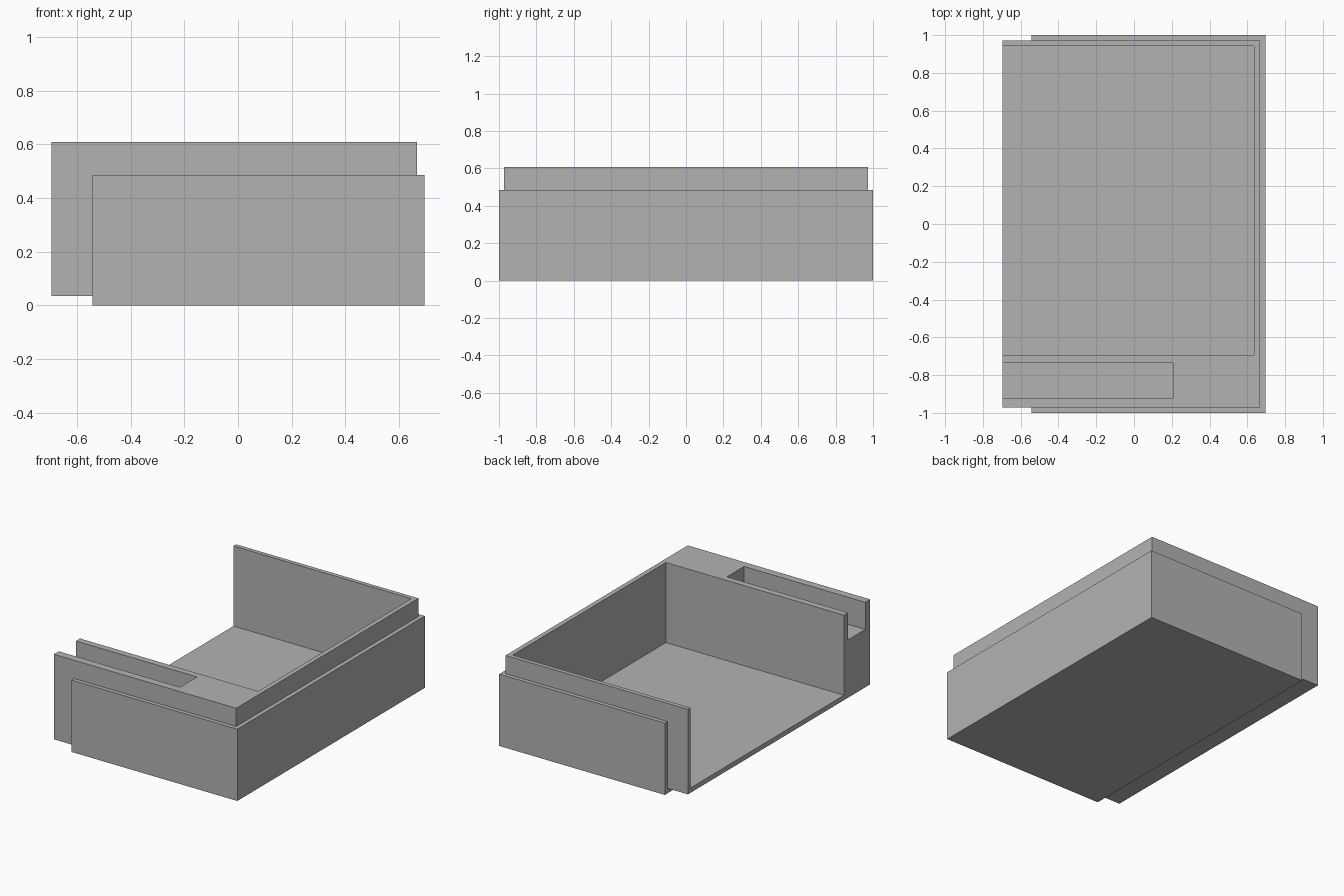
import bpy
from mathutils import Vector

if "Cube" in bpy.data.objects:
    bpy.data.objects.remove(bpy.data.objects["Cube"])

grey = bpy.data.materials.new("plain_grey")
grey.diffuse_color = (0.45, 0.45, 0.45, 1)
grey.use_nodes = True
grey.node_tree.nodes["Principled BSDF"].inputs["Base Color"].default_value = grey.diffuse_color


def box(name, lo, hi):
    """Axis-aligned box between two corners."""
    lo, hi = Vector(lo), Vector(hi)
    bpy.ops.mesh.primitive_cube_add(size=1)
    ob = bpy.context.object
    ob.name = name
    for v in ob.data.vertices:
        v.co = Vector([(lo[i] + hi[i]) / 2 + v.co[i] * (hi[i] - lo[i]) for i in range(3)])
    ob.data.materials.append(grey)
    return ob


def cut(target, lo, hi):
    """Subtract a box from the target and remove the cutter."""
    cutter = box("cutter", lo, hi)
    cutter.hide_render = True
    mod = target.modifiers.new("cut", 'BOOLEAN')
    mod.operation = 'DIFFERENCE'
    mod.solver = 'EXACT'
    mod.object = cutter
    bpy.context.view_layer.objects.active = target
    bpy.ops.object.modifier_apply(modifier=mod.name)
    bpy.data.objects.remove(cutter)


# Outer sleeve: floor and three walls, open at the left end and top
sleeve = box("outer_sleeve", (-0.542, -1, 0), (0.695, 1, 0.485))
cut(sleeve, (-0.9, -0.972, 0.034), (0.667, 0.972, 0.9))

# Inner tray: sits in the sleeve and sticks out to the left
tray = box("inner_tray", (-0.695, -0.972, 0.034), (0.667, 0.972, 0.608))
# Main compartment, open to the left
cut(tray, (-0.9, -0.693, 0.067), (0.635, 0.943, 0.9))
# Shallow slot in the thick front wall
cut(tray, (-0.9, -0.92, 0.425), (0.21, -0.737, 0.9))
